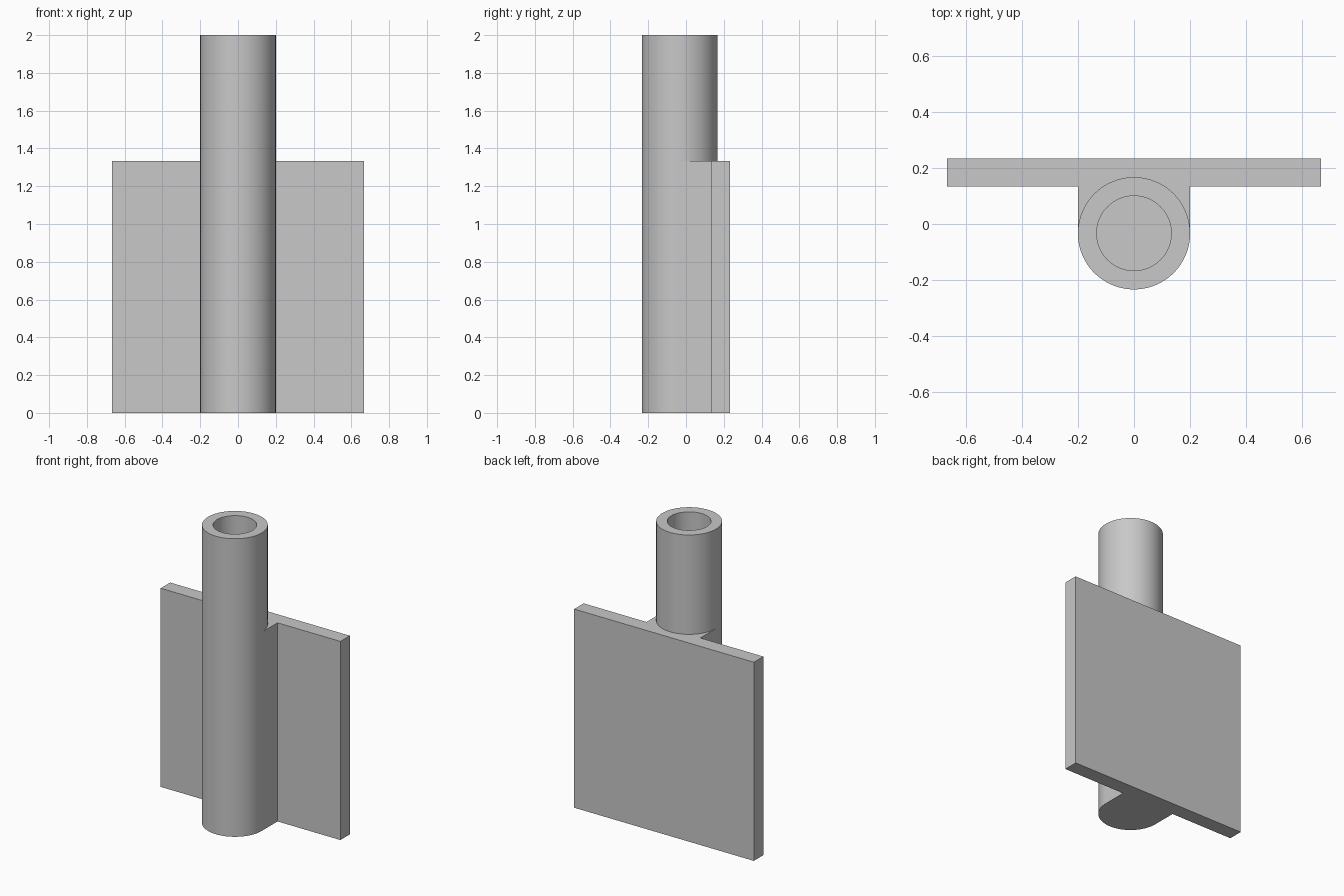
import bpy
import bmesh
from math import pi, cos, sin, radians

cube = bpy.data.objects.get("Cube")
if cube:
    bpy.data.objects.remove(cube, do_unlink=True)

SEGMENTS = 96
AXIS_Y = -0.033          # tube axis
OUTER, BORE = 0.2, 0.133
PLATE_X, PLATE_FRONT, PLATE_BACK = 0.667, 0.133, 0.233
PLATE_TOP, TUBE_TOP = 1.333, 2.0

grey = bpy.data.materials.new("plain grey")
grey.use_nodes = True
colour = (0.58, 0.58, 0.58, 1)
grey.diffuse_color = colour
grey.node_tree.nodes["Principled BSDF"].inputs["Base Color"].default_value = colour


def finish(bm, name):
    bmesh.ops.recalc_face_normals(bm, faces=bm.faces)
    mesh = bpy.data.meshes.new(name)
    bm.to_mesh(mesh)
    bm.free()
    obj = bpy.data.objects.new(name, mesh)
    bpy.context.collection.objects.link(obj)
    mesh.materials.append(grey)
    bpy.ops.object.select_all(action="DESELECT")
    obj.select_set(True)
    bpy.context.view_layer.objects.active = obj
    bpy.ops.object.shade_smooth_by_angle(angle=radians(30))
    return obj


def arc(radius, start, end, steps):
    angles = [start + (end - start) * i / steps for i in range(steps + 1)]
    return [(radius * cos(a), AXIS_Y + radius * sin(a)) for a in angles]


# Mounting plate with its rounded saddle, one extruded outline
outline = arc(OUTER, pi, 2 * pi, SEGMENTS // 2)
outline += [(OUTER, PLATE_FRONT), (PLATE_X, PLATE_FRONT), (PLATE_X, PLATE_BACK),
            (-PLATE_X, PLATE_BACK), (-PLATE_X, PLATE_FRONT), (-OUTER, PLATE_FRONT)]
bm = bmesh.new()
base = bm.faces.new([bm.verts.new((x, y, 0)) for x, y in outline])
top = bmesh.ops.extrude_face_region(bm, geom=[base], use_keep_orig=True)["geom"]
bmesh.ops.translate(bm, vec=(0, 0, PLATE_TOP),
                    verts=[v for v in top if isinstance(v, bmesh.types.BMVert)])
finish(bm, "plate_and_saddle")

# Upper tube, rising from the saddle with an open bore
bm = bmesh.new()
rings = []
for radius, z in [(OUTER, PLATE_TOP), (OUTER, TUBE_TOP), (BORE, TUBE_TOP), (BORE, PLATE_TOP)]:
    points = arc(radius, 0, 2 * pi, SEGMENTS)[:-1]
    rings.append([bm.verts.new((x, y, z)) for x, y in points])
for lower, upper in zip(rings, rings[1:] + rings[:1]):
    for i in range(SEGMENTS):
        j = (i + 1) % SEGMENTS
        bm.faces.new((lower[i], lower[j], upper[j], upper[i]))
finish(bm, "upper_tube")
